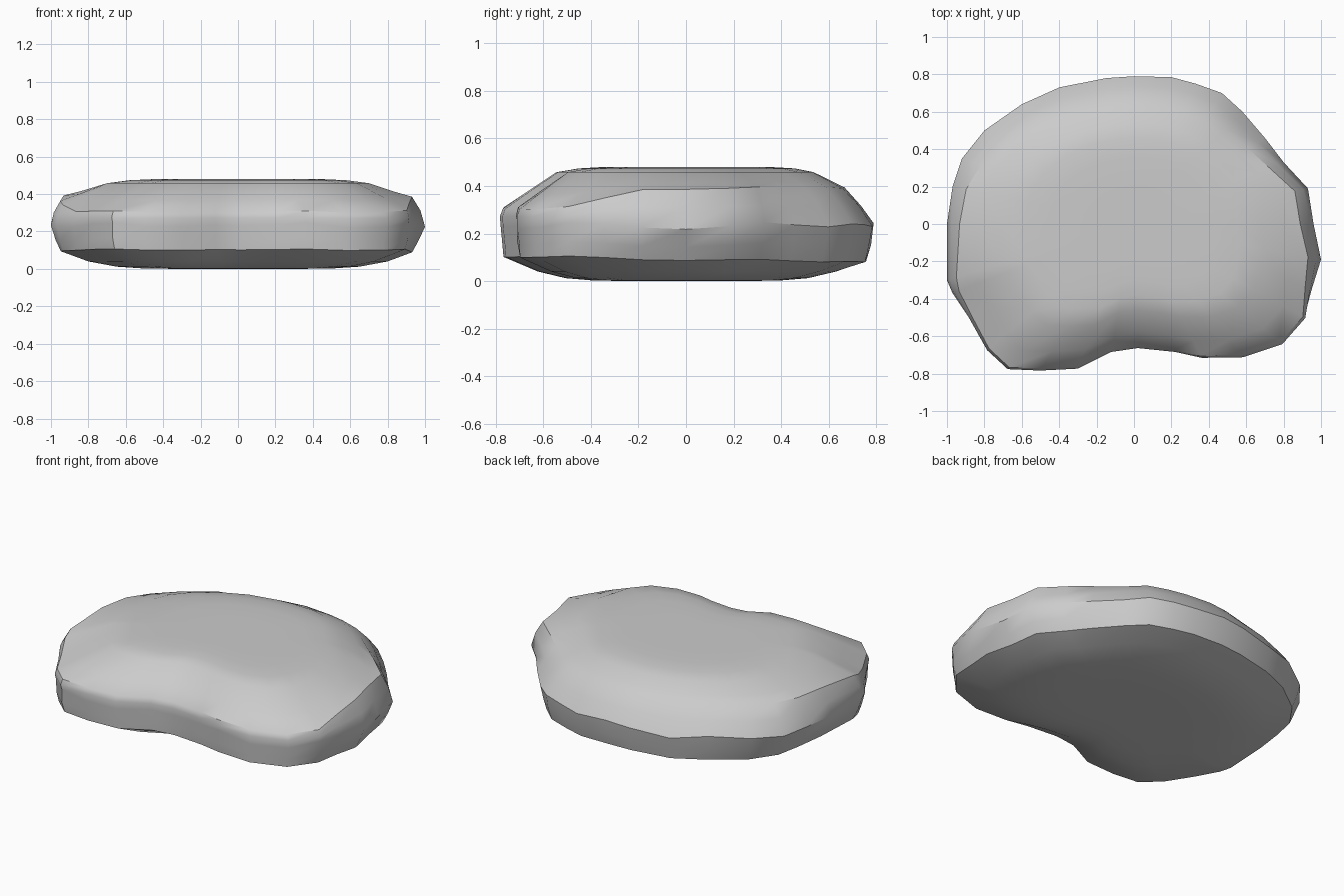
import bpy, bmesh, math

cube = bpy.data.objects.get("Cube")
if cube:
    bpy.data.objects.remove(cube, do_unlink=True)

# Single stone colour
stone = bpy.data.materials.new("stone_grey")
stone.use_nodes = True
grey = (0.6, 0.6, 0.6, 1)
stone.diffuse_color = grey
stone.node_tree.nodes["Principled BSDF"].inputs["Base Color"].default_value = grey

# Kidney-shaped outline, anticlockwise from the front notch
outline = [(.02, -.66), (.22, -.68), (.36, -.71), (.58, -.71), (.79, -.64),
           (.91, -.5), (.95, -.35), (1, -.19), (.96, 0), (.93, .19),
           (.8, .33), (.7, .46), (.58, .6), (.47, .7), (.33, .75), (.2, .785),
           (0, .79), (-.15, .78), (-.4, .73), (-.6, .64), (-.8, .5),
           (-.92, .35), (-.97, .2), (-1, 0), (-1, -.3), (-.97, -.37),
           (-.88, -.5), (-.78, -.67), (-.67, -.77), (-.5, -.78),
           (-.3, -.77), (-.12, -.68)]


def smoothstep(low, high, value):
    t = min(max((value - low) / (high - low), 0), 1)
    return t * t * (3 - 2 * t)


def section(x, y):
    """Scale and height pairs from underside to top, varying around the rim."""
    front = smoothstep(.15, .55, -y)
    back = smoothstep(.1, .7, y)
    # Gentle waves stand in for worn stone
    rough = .6 * math.sin(9 * x + 2 * y) * math.cos(7 * y - 3 * x)
    upper_scale = .93 + .06 * front - .09 * back + .01 * rough
    upper_height = .39 - .085 * front + .01 * rough
    lower_scale = .93 + .055 * front + .03 * back
    lower_height = .09 + .012 * front - .01 * back + .008 * rough
    belly = .21 + .03 * rough
    return [
        (.3, 0), (.5, .002), (.65, .012), (.8, .04),
        (lower_scale, lower_height),
        ((lower_scale + 1) / 2 + .015 * rough, (lower_height + belly) / 2),
        (1, belly + .02),
        ((upper_scale + 1) / 2 + .01, (upper_height + .24) / 2),
        (upper_scale, upper_height),
        (upper_scale * .6 + .28, upper_height * .55 + .2),
        (.7 - .02 * back, .458), (.58, .474), (.45, .48), (.25, .48)]


# Loft rings through the sections and close both faces
bm = bmesh.new()
columns = []
for x, y in outline:
    columns.append([bm.verts.new((x * s, y * s, z)) for s, z in section(x, y)])

for i, column in enumerate(columns):
    after = columns[(i + 1) % len(columns)]
    for j in range(len(column) - 1):
        bm.faces.new((column[j], after[j], after[j + 1], column[j + 1]))
bm.faces.new([column[0] for column in reversed(columns)])
bm.faces.new([column[-1] for column in columns])
bmesh.ops.recalc_face_normals(bm, faces=bm.faces[:])

mesh = bpy.data.meshes.new("stone_slab")
bm.to_mesh(mesh)
bm.free()
mesh.materials.append(stone)
slab = bpy.data.objects.new("stone_slab", mesh)
bpy.context.collection.objects.link(slab)

# Smooth body with crisp worn rim edges
bpy.context.view_layer.objects.active = slab
slab.select_set(True)
bpy.ops.object.shade_smooth_by_angle(angle=math.radians(35))
